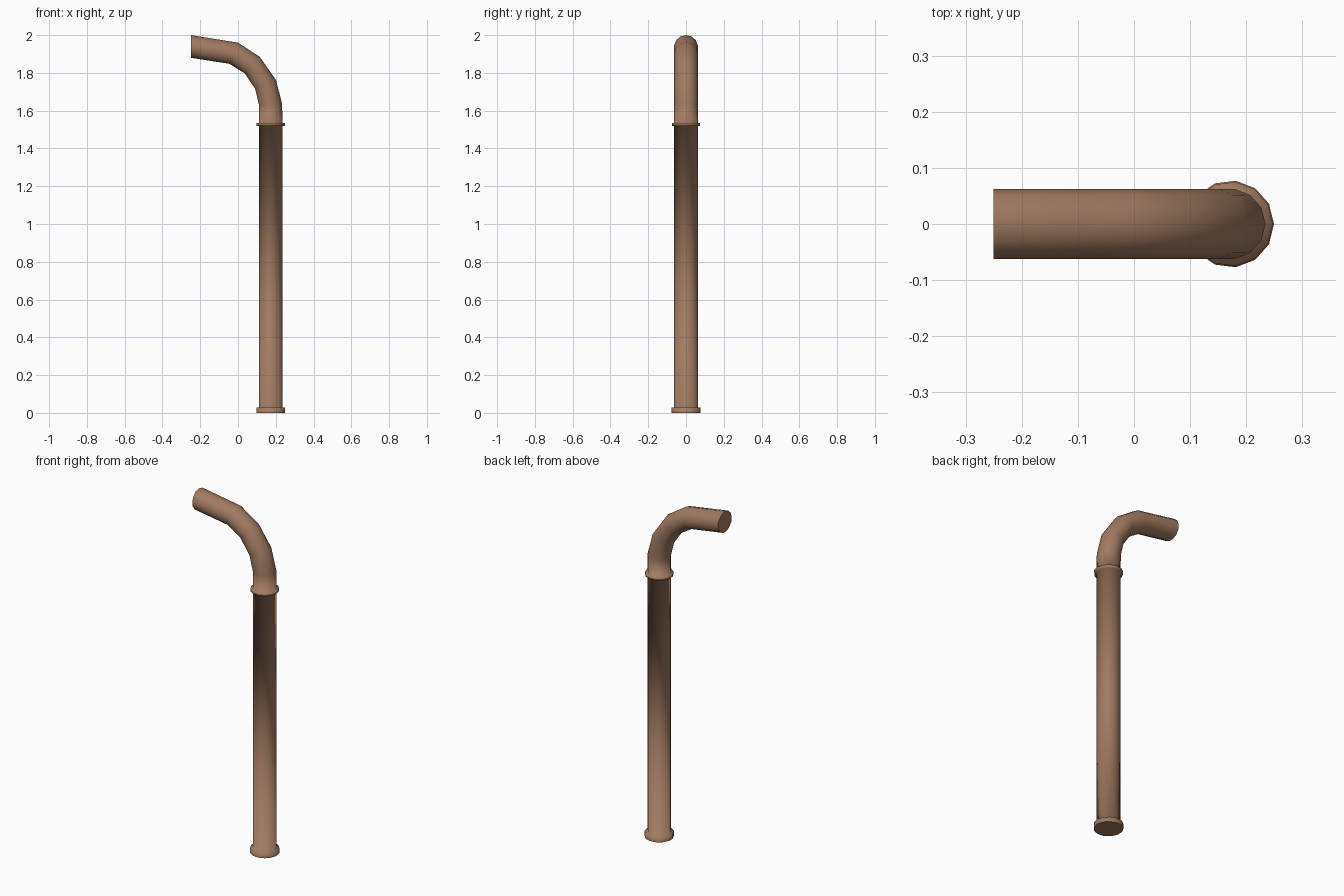
import bpy, bmesh, math
from mathutils import Vector

if "Cube" in bpy.data.objects:
    bpy.data.objects.remove(bpy.data.objects["Cube"])

SIDES = 13
R, FLANGE, AXIS = 0.0627, 0.0775, 0.172

brown = bpy.data.materials.new("copper brown")
brown.diffuse_color = (0.355, 0.195, 0.12, 1)
brown.use_nodes = True
brown.node_tree.nodes["Principled BSDF"].inputs["Base Color"].default_value = brown.diffuse_color


def ring_between(inner, outer):
    """Ring in the bend: its outer and inner points in the xz plane."""
    a, b = Vector((inner[0], 0, inner[1])), Vector((outer[0], 0, outer[1]))
    u = (b - a).normalized()
    r = (b - a).length / (1 + math.cos(math.pi / SIDES))
    return b - u * r, u, r


def level(radius, z):
    """Horizontal ring on the shaft."""
    return Vector((AXIS, 0, z)), Vector((1, 0, 0)), radius


def loft(name, rings):
    bm = bmesh.new()
    loops = []
    for centre, u, r in rings:
        loop = []
        for i in range(SIDES):
            a = math.tau * i / SIDES
            side = max(r, R) * math.sin(a)
            loop.append(bm.verts.new(centre + u * r * math.cos(a) + Vector((0, side, 0))))
        loops.append(loop)
    for lo, hi in zip(loops, loops[1:]):
        for i in range(SIDES):
            j = (i + 1) % SIDES
            bm.faces.new((lo[i], lo[j], hi[j], hi[i])).smooth = True
    # end caps, kept crisp
    for cap in (bm.faces.new(loops[0][::-1]), bm.faces.new(loops[-1])):
        for e in cap.edges:
            e.smooth = False
    bmesh.ops.recalc_face_normals(bm, faces=bm.faces)
    me = bpy.data.meshes.new(name)
    bm.to_mesh(me)
    bm.free()
    me.materials.append(brown)
    ob = bpy.data.objects.new(name, me)
    bpy.context.collection.objects.link(ob)
    return ob


# foot flange, straight shaft and upper collar
rings = [level(FLANGE, 0), level(FLANGE, 0.028), level(R, 0.03),
         level(R, 1.52), level(FLANGE - 0.002, 1.52),
         level(FLANGE - 0.002, 1.535), level(R, 1.535)]

# curved elbow and spout: (inner point, outer point)
bend = [((0.110, 1.635), (0.234, 1.635)),
        ((0.090, 1.717), (0.201, 1.762)),
        ((0.035, 1.798), (0.115, 1.885)),
        ((-0.045, 1.848), (0.0, 1.96)),
        ((-0.25, 1.88), (-0.25, 2.0))]
rings += [ring_between(i, o) for i, o in bend]

loft("drain_pipe", rings)
